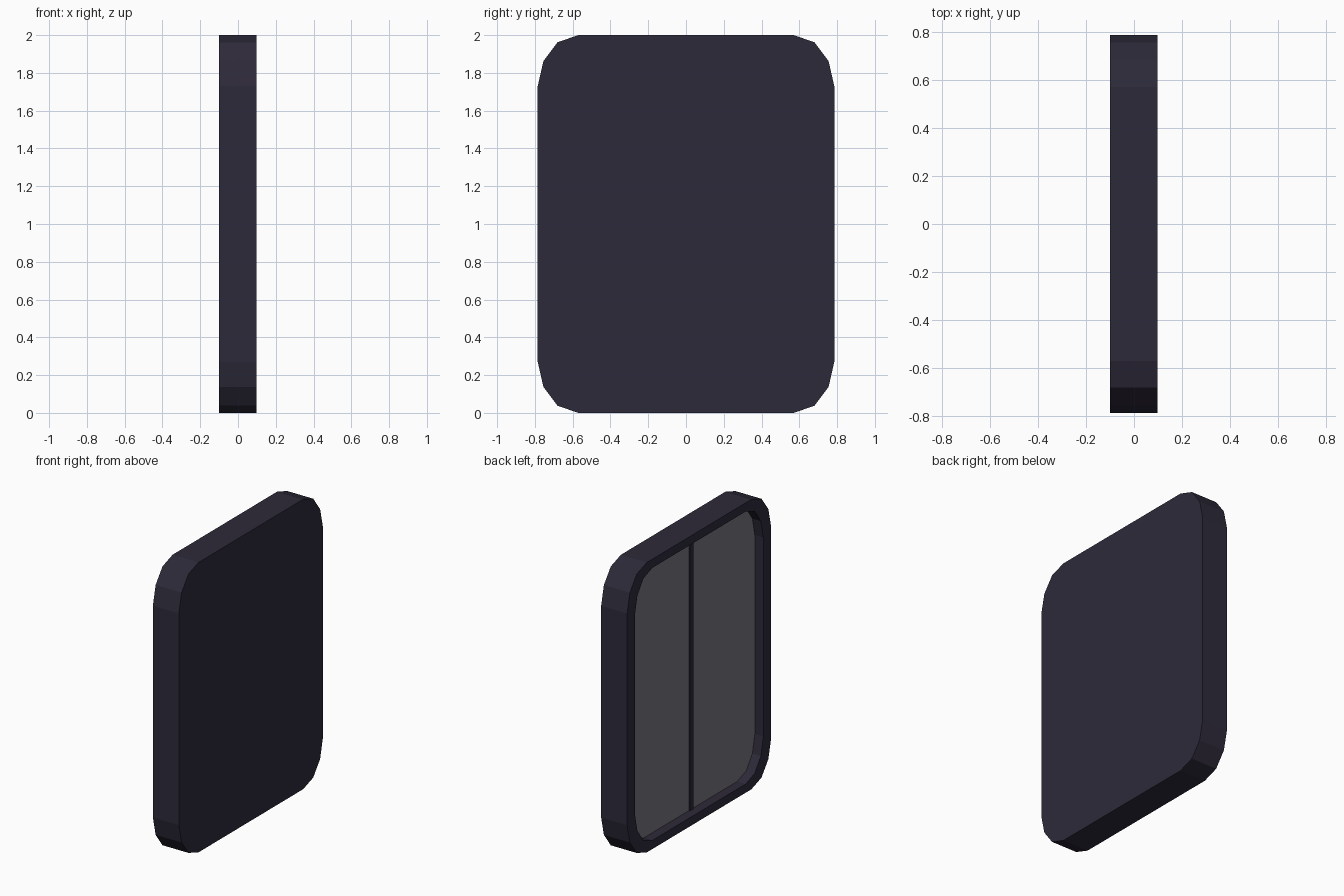
import bpy, bmesh

if "Cube" in bpy.data.objects:
    bpy.data.objects.remove(bpy.data.objects["Cube"])


def material(name, rgb):
    m = bpy.data.materials.new(name)
    m.diffuse_color = (*rgb, 1)
    m.use_nodes = True
    m.node_tree.nodes["Principled BSDF"].inputs["Base Color"].default_value = m.diffuse_color
    return m


dark = material("dark_frame", (0.027, 0.023, 0.042))
grey = material("grey_pane", (0.19, 0.18, 0.21))

# One rounded corner (y, z from centre), mirrored into a full outline
CORNER = [(0.785, 0.73), (0.755, 0.862), (0.68, 0.962), (0.57, 1.0)]


def outline(half_y, half_z):
    sy, sz = half_y / 0.785, half_z
    q = [(y * sy, z * sz) for y, z in CORNER]
    top = q + [(-y, z) for y, z in reversed(q)]
    return top + [(-y, -z) for y, z in top]


def finish(bm, name, mat):
    bmesh.ops.recalc_face_normals(bm, faces=bm.faces)
    mesh = bpy.data.meshes.new(name)
    bm.to_mesh(mesh)
    bm.free()
    obj = bpy.data.objects.new(name, mesh)
    mesh.materials.append(mat)
    bpy.context.collection.objects.link(obj)
    return obj


def loft(name, sections, mat):
    """Bridge outlines given as (x, half_y, half_z) and cap both ends."""
    bm = bmesh.new()
    rings = [[bm.verts.new((x, y, z + 1)) for y, z in outline(hy, hz)]
             for x, hy, hz in sections]
    for a, b in zip(rings, rings[1:]):
        for i in range(len(a)):
            j = (i + 1) % len(a)
            bm.faces.new((a[i], a[j], b[j], b[i]))
    bm.faces.new(rings[0])
    bm.faces.new(rings[-1])
    return finish(bm, name, mat)


# Solid shell with a shallow recess on the -x side
IN_Y, IN_Z = 0.70, 0.94
loft("frame", [(0.098, 0.785, 1), (-0.1, 0.785, 1),
               (-0.1, IN_Y, IN_Z), (-0.03, IN_Y, IN_Z)], dark)

# Grey pane filling the recess floor
loft("pane", [(-0.03, IN_Y, IN_Z), (-0.035, IN_Y, IN_Z)], grey)

# Vertical centre bar dividing the pane
bm = bmesh.new()
bmesh.ops.create_cube(bm, size=1)
bmesh.ops.scale(bm, vec=(0.012, 0.036, 2 * IN_Z), verts=bm.verts)
bmesh.ops.translate(bm, vec=(-0.037, 0, 1), verts=bm.verts)
finish(bm, "centre_bar", dark)
